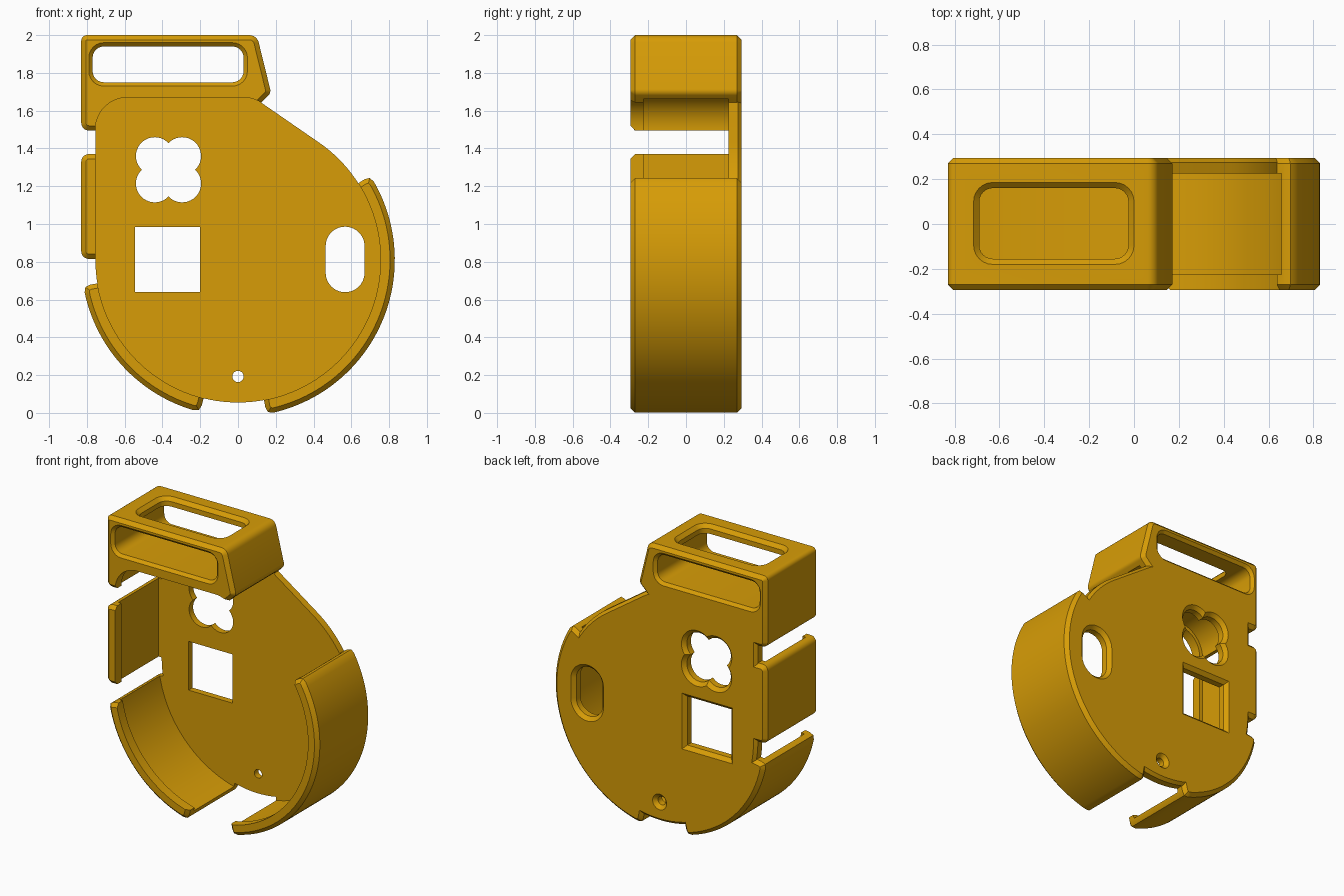
import bpy, bmesh
from math import sin, cos, radians, sqrt, atan2, degrees
from mathutils import Vector

if "Cube" in bpy.data.objects:
    bpy.data.objects.remove(bpy.data.objects["Cube"])

ochre = bpy.data.materials.new("ochre plastic")
ochre.diffuse_color = (0.68, 0.335, 0.002, 1)
ochre.use_nodes = True
ochre.node_tree.nodes["Principled BSDF"].inputs["Base Color"].default_value = ochre.diffuse_color
BACK, FLOOR, LIP, CH = 0.295, 0.225, -0.225, 0.025


def arc(cx, cz, r, a0, a1, n):
    return [Vector((cx + r * cos(radians(a0 + (a1 - a0) * i / n)),
                    cz + r * sin(radians(a0 + (a1 - a0) * i / n)))) for i in range(n + 1)]


def rounded(corners, n=6):
    """Polygon from (x, z, radius) corners, each corner filleted."""
    out = []
    for i, (x, z, r) in enumerate(corners):
        p = Vector((x, z))
        a = (Vector(corners[i - 1][:2]) - p).normalized()
        b = (Vector(corners[(i + 1) % len(corners)][:2]) - p).normalized()
        if r == 0:
            out.append(p)
            continue
        half = a.angle(b) / 2
        s, e = p + a * r * cos(half) / sin(half), p + b * r * cos(half) / sin(half)
        c = p + (a + b).normalized() * r / sin(half)
        for k in range(n + 1):
            d = (s - c).normalized().slerp((e - c).normalized(), k / n)
            out.append(c + d.normalized() * r)
    return out


def inset(pts, d):
    """Mitred inset of a counter-clockwise polygon (negative d grows it)."""
    out = []
    for i, p in enumerate(pts):
        a = (p - pts[i - 1]).normalized()
        b = (pts[(i + 1) % len(pts)] - p).normalized()
        na, nb = Vector((-a.y, a.x)), Vector((-b.y, b.x))
        out.append(p + (na + nb) * d / (1 + na.dot(nb)))
    return out


def loft(name, rings, along_z=False):
    """Closed solid through rings of (depth, outline)."""
    bm = bmesh.new()
    loops = [[bm.verts.new((p.x, p.y, y) if along_z else (p.x, y, p.y)) for p in pts]
             for y, pts in rings]
    for l0, l1 in zip(loops, loops[1:]):
        for i in range(len(l0)):
            bm.faces.new((l0[i - 1], l0[i], l1[i], l1[i - 1]))
    bm.faces.new(loops[0])
    bm.faces.new(loops[-1])
    bmesh.ops.recalc_face_normals(bm, faces=bm.faces)
    me = bpy.data.meshes.new(name)
    bm.to_mesh(me)
    bm.free()
    me.materials.append(ochre)
    ob = bpy.data.objects.new(name, me)
    bpy.context.collection.objects.link(ob)
    return ob


def combine(target, tool, op):
    m = target.modifiers.new("join", 'BOOLEAN')
    m.operation, m.object, m.solver = op, tool, 'EXACT'
    bpy.context.view_layer.objects.active = target
    bpy.ops.object.modifier_apply(modifier=m.name)
    bpy.data.objects.remove(tool)


def cavity_outline(d=0.0):
    t = 55.4
    return (arc(0, 0.81, 0.755 + d, -180, t, 90) + arc(0.03, 1.5, 0.17 + d, t, 90, 6)
            + arc(-0.585, 1.5, 0.17 + d, 90, 180, 14))


def wall(name, pts):
    """Full-depth wall with chamfered front and back edges."""
    small = inset(pts, CH)
    return loft(name, [(-BACK, small), (-BACK + CH, pts), (BACK - CH, pts), (BACK, small)])


def curved_wall(name, a0, a1):
    e = 2.5
    outer = arc(0, 0.81, 0.83, a0 + e, a1 - e, 48)
    inner = arc(0, 0.81, 0.70, a1, a0, 48)
    o0, o1 = arc(0, 0.81, 0.795, a0, a1, 1)
    m0, m1 = arc(0, 0.81, 0.821, a0 + e * 0.25, a1 - e * 0.25, 1)
    return wall(name, [o0, m0] + outer + [m1, o1] + inner)


# back plate
edge = cavity_outline()
case = loft("watch_case", [(0.2, edge), (BACK - 0.02, edge), (BACK, cavity_outline(-0.02))])

# side walls and strap loop
walls = [
    curved_wall("right_wall", -79.5, 32.5),
    curved_wall("lower_left_wall", -170.5, -104),
    wall("left_wall", rounded([(-0.83, 0.815, 0.04), (-0.70, 0.815, 0.03),
                               (-0.70, 1.37, 0.03), (-0.83, 1.37, 0.04)])),
    wall("strap_loop", rounded([(-0.83, 1.495, 0.04), (-0.70, 1.495, 0.03), (-0.60, 1.59, 0.03),
                                (0.07, 1.59, 0.03), (0.175, 1.695, 0.035), (0.10, 2.0, 0.05),
                                (-0.83, 2.0, 0.03)])),
]
for w in walls:
    combine(case, w, 'UNION')

# inner cavity, leaving a small retaining lip at the front
combine(case, loft("cavity", [(-0.4, edge), (LIP, edge), (LIP, cavity_outline(0.025)),
                              (FLOOR, cavity_outline(0.025))]), 'DIFFERENCE')

# strap slot, chamfered both ends
slot = rounded([(-0.77, 1.75, 0.06), (0.03, 1.75, 0.06), (0.03, 1.94, 0.06), (-0.77, 1.94, 0.06)])
wide = inset(slot, -0.04)
combine(case, loft("slot", [(-0.315, wide), (-0.275, slot), (0.275, slot), (0.315, wide)]),
        'DIFFERENCE')

# window in the top of the loop
top = rounded([(-0.69, -0.155, 0.06), (-0.025, -0.155, 0.06),
               (-0.025, 0.16, 0.06), (-0.69, 0.16, 0.06)])
combine(case, loft("top_window", [(1.85, top), (1.975, top), (2.015, inset(top, -0.04))], True),
        'DIFFERENCE')


# openings through the back plate, flared at the back
def clover(r):
    k, pts = 0.0725, []
    a = degrees(atan2(-k, sqrt(r * r - k * k)))
    for q in range(4):
        c, s = cos(radians(90 * q)), sin(radians(90 * q))
        for p in arc(k, k, r, a, 90 - a, 20)[:-1]:
            pts.append(Vector((-0.368 + p.x * c - p.y * s, 1.287 + p.x * s + p.y * c)))
    return pts


square = rounded([(-0.545, 0.64, 0), (-0.2, 0.64, 0), (-0.2, 0.985, 0), (-0.545, 0.985, 0)])
oval = arc(0.567, 0.742, 0.103, 180, 360, 20) + arc(0.567, 0.883, 0.103, 0, 180, 20)
pin = arc(0, 0.193, 0.03, 0, 360, 24)[:-1]
holes = [("square", square, inset(square, -0.04)), ("oval", oval, inset(oval, -0.04)),
         ("pin", pin, inset(pin, -0.04)), ("clover", clover(0.1), clover(0.14))]
for name, small, big in holes:
    combine(case, loft(name, [(0.1, small), (0.27, small), (0.31, big)]), 'DIFFERENCE')

# smooth curves, crisp chamfers
bpy.ops.object.select_all(action='DESELECT')
case.select_set(True)
bpy.context.view_layer.objects.active = case
bpy.ops.object.shade_smooth_by_angle(angle=radians(25))
